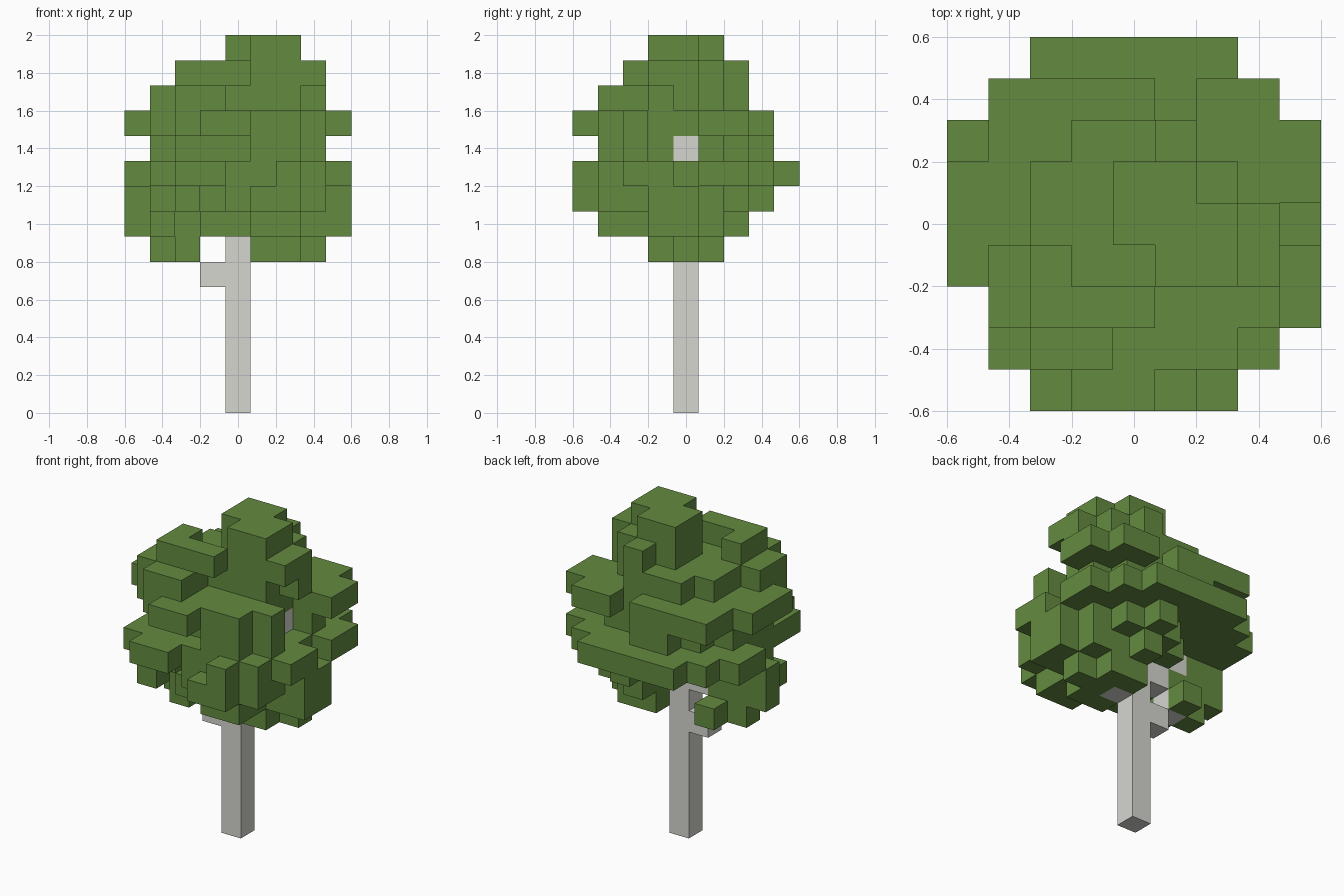
import bpy
import bmesh
from mathutils import Vector

default = bpy.data.objects.get("Cube")
if default:
    bpy.data.objects.remove(default)

UNIT = 2 / 15  # edge of one block


def make_material(name, colour):
    mat = bpy.data.materials.new(name)
    mat.use_nodes = True
    mat.diffuse_color = colour
    mat.node_tree.nodes["Principled BSDF"].inputs["Base Color"].default_value = colour
    return mat


def fill(layer, boxes):
    """Block cells of one layer from (x first, x last, y first, y last) boxes."""
    return {(x, y, layer)
            for x0, x1, y0, y1 in boxes
            for x in range(x0, x1 + 1)
            for y in range(y0, y1 + 1)}


def build_blocks(name, cells, blocked, mat):
    """Outer skin of a set of blocks, with flat areas merged."""
    bm = bmesh.new()
    for cell in cells:
        centre = Vector(cell) + Vector((0, 0, 0.5))
        for axis in range(3):
            for sign in (-1, 1):
                near = list(cell)
                near[axis] += sign
                if tuple(near) in cells or tuple(near) in blocked:
                    continue
                normal, side = Vector(), Vector()
                normal[axis] = sign / 2
                side[(axis + 1) % 3] = 0.5
                up = normal.cross(side) * 2
                corners = (side + up, up - side, -side - up, side - up)
                bm.faces.new([bm.verts.new((centre + normal + c) * UNIT)
                              for c in corners])
    bmesh.ops.remove_doubles(bm, verts=bm.verts, dist=UNIT / 100)
    bmesh.ops.recalc_face_normals(bm, faces=bm.faces)
    bmesh.ops.dissolve_limit(bm, angle_limit=0.02, verts=bm.verts, edges=bm.edges)
    bmesh.ops.triangulate(bm, faces=[f for f in bm.faces if len(f.verts) > 4])
    mesh = bpy.data.meshes.new(name)
    bm.to_mesh(mesh)
    bm.free()
    mesh.materials.append(mat)
    obj = bpy.data.objects.new(name, mesh)
    bpy.context.collection.objects.link(obj)
    return obj


leaf_green = make_material("leaf green", (0.127, 0.26, 0.051, 1))
bark_grey = make_material("bark grey", (0.67, 0.675, 0.63, 1))

# Trunk with its short stepped branches
wood = {(0, 0, z) for z in range(11)}
wood |= {(-1, 0, 5), (-2, 0, 6), (-1, 0, 7), (-2, 0, 8)}
wood |= {(1, 0, 6), (1, 0, 10), (2, 0, 10)}

# Hanging lower foliage: a small left clump and a larger right one
lower_canopy = {
    6: [(-3, -3, 0, 0), (-2, -2, -1, 1), (1, 2, -1, 1), (3, 3, 0, 0)],
    7: [(-4, -4, 0, 0), (-3, -3, -2, 0), (-2, -2, -1, 0), (-1, -1, -2, -1),
        (1, 2, -3, -3), (0, 2, -2, -2), (1, 3, -1, 1), (4, 4, -1, 0),
        (1, 1, 2, 2)],
    8: [(-4, -4, 0, 0), (-3, -3, -1, 0), (-2, -2, -2, 0), (-1, -1, -1, 1),
        (1, 2, -4, -4), (0, 3, -3, 1), (4, 4, -1, 0), (0, 2, 2, 2),
        (1, 1, 3, 3)],
}

# Wide middle shelves with a recessed layer between them
middle_canopy = {
    9: [(-2, -1, -4, -4), (2, 2, -4, -4), (-3, 3, -3, 3), (-4, -4, 1, 2),
        (4, 4, -2, -1), (4, 4, 1, 2), (-2, 2, 4, 4)],
    10: [(1, 2, -3, -3), (-2, 2, -2, 2), (-3, -3, -1, 1), (3, 3, -2, -2),
         (3, 3, 1, 1), (-1, 0, 3, 3)],
    11: [(-1, 0, -4, -4), (-2, 2, -3, -3), (-3, 2, -2, 2), (-4, -4, -1, 1),
         (3, 3, -2, -2), (3, 4, 1, 2), (-3, 0, 3, 3), (2, 3, 3, 3)],
}

# Stepped crown
upper_canopy = {
    12: [(-2, -1, -3, -3), (-3, -1, -2, -1), (0, 2, -1, -1), (-2, 2, 0, 1),
         (3, 3, 0, 0), (-1, 1, 2, 2)],
    13: [(-2, 0, -2, -2), (-2, -2, -1, -1), (1, 3, -1, 0), (0, 2, 0, 1),
         (1, 1, 2, 2)],
    14: [(0, 1, 0, 1), (1, 2, -1, 0)],
}

leaves = set()
for canopy in (lower_canopy, middle_canopy, upper_canopy):
    for layer, boxes in canopy.items():
        leaves |= fill(layer, boxes)
leaves -= wood

build_blocks("trunk_and_branches", wood, leaves, bark_grey)
build_blocks("leaf_canopy", leaves, wood, leaf_green)
